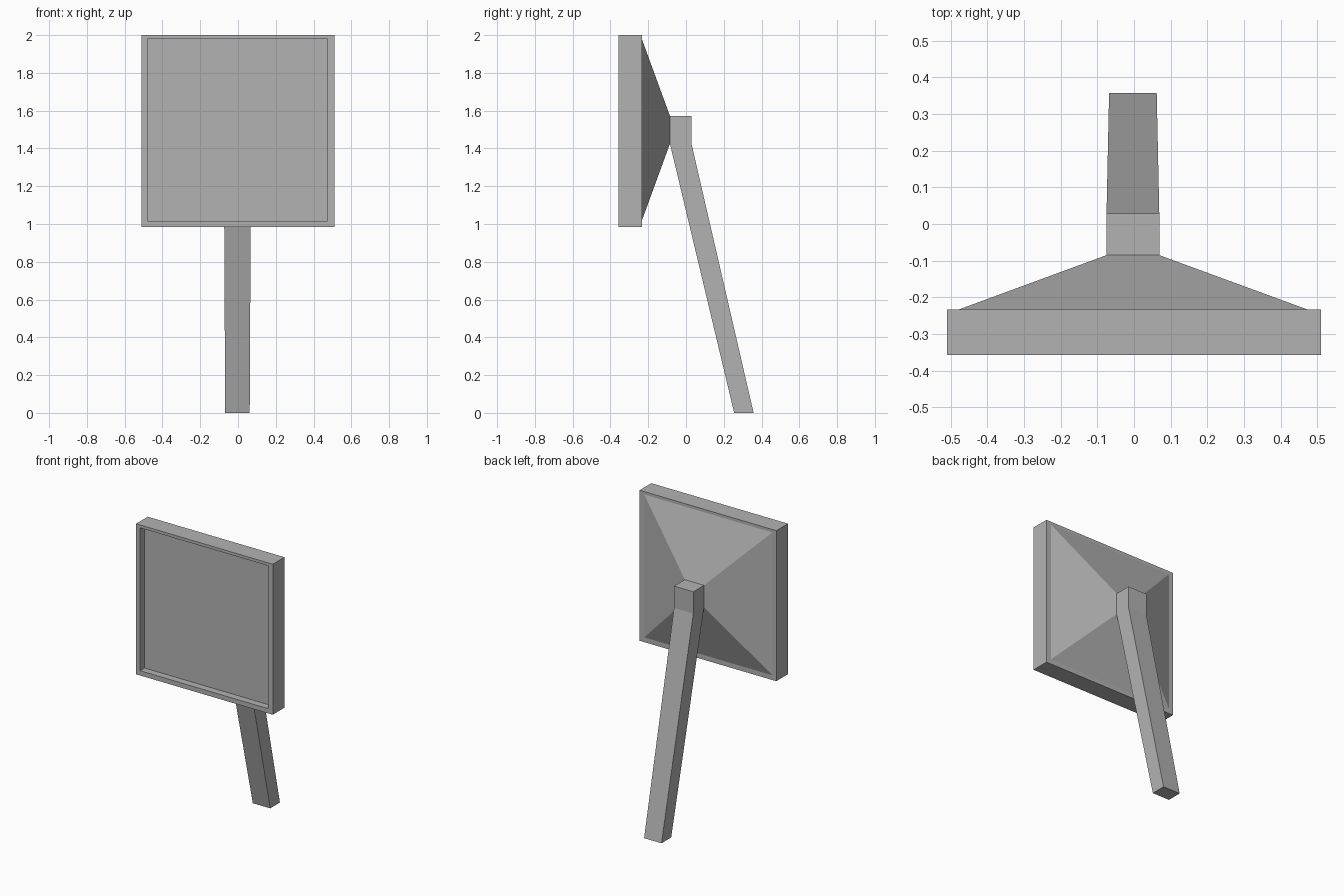
import bpy
import bmesh

if "Cube" in bpy.data.objects:
    bpy.data.objects.remove(bpy.data.objects["Cube"])

# Single grey finish
grey = bpy.data.materials.new("plain grey")
grey.use_nodes = True
colour = (0.45, 0.45, 0.45, 1)
grey.diffuse_color = colour
grey.node_tree.nodes["Principled BSDF"].inputs["Base Color"].default_value = colour


def upright(y, x0, x1, z0, z1):
    """Rectangle facing the front."""
    return [(x0, y, z0), (x1, y, z0), (x1, y, z1), (x0, y, z1)]


def flat(z, x0, x1, y0, y1):
    """Rectangle lying level."""
    return [(x0, y0, z), (x1, y0, z), (x1, y1, z), (x0, y1, z)]


def loft(name, sections):
    """Skin a row of rectangles and cap both ends."""
    bm = bmesh.new()
    rings = [[bm.verts.new(p) for p in s] for s in sections]
    for a, b in zip(rings, rings[1:]):
        for i in range(4):
            j = (i + 1) % 4
            bm.faces.new((a[i], a[j], b[j], b[i]))
    bm.faces.new(rings[0])
    bm.faces.new(rings[-1])
    bmesh.ops.recalc_face_normals(bm, faces=bm.faces)
    mesh = bpy.data.meshes.new(name)
    bm.to_mesh(mesh)
    bm.free()
    mesh.materials.append(grey)
    obj = bpy.data.objects.new(name, mesh)
    bpy.context.collection.objects.link(obj)
    return obj


# Square panel: recessed front, raised rim, tapered back
inner = (-0.48, 0.475, 1.017, 1.98)
outer = (-0.51, 0.51, 0.985, 2.0)
loft("panel", [
    upright(-0.31, *inner),
    upright(-0.358, *inner),
    upright(-0.358, *outer),
    upright(-0.234, *outer),
    upright(-0.234, *inner),
    upright(-0.085, -0.075, 0.069, 1.425, 1.572),
])

# Support arm: short upright block, then a leg sloping backward
loft("support_arm", [
    flat(1.572, -0.075, 0.069, -0.085, 0.029),
    flat(1.425, -0.075, 0.069, -0.085, 0.029),
    flat(0, -0.068, 0.062, 0.255, 0.358),
])
